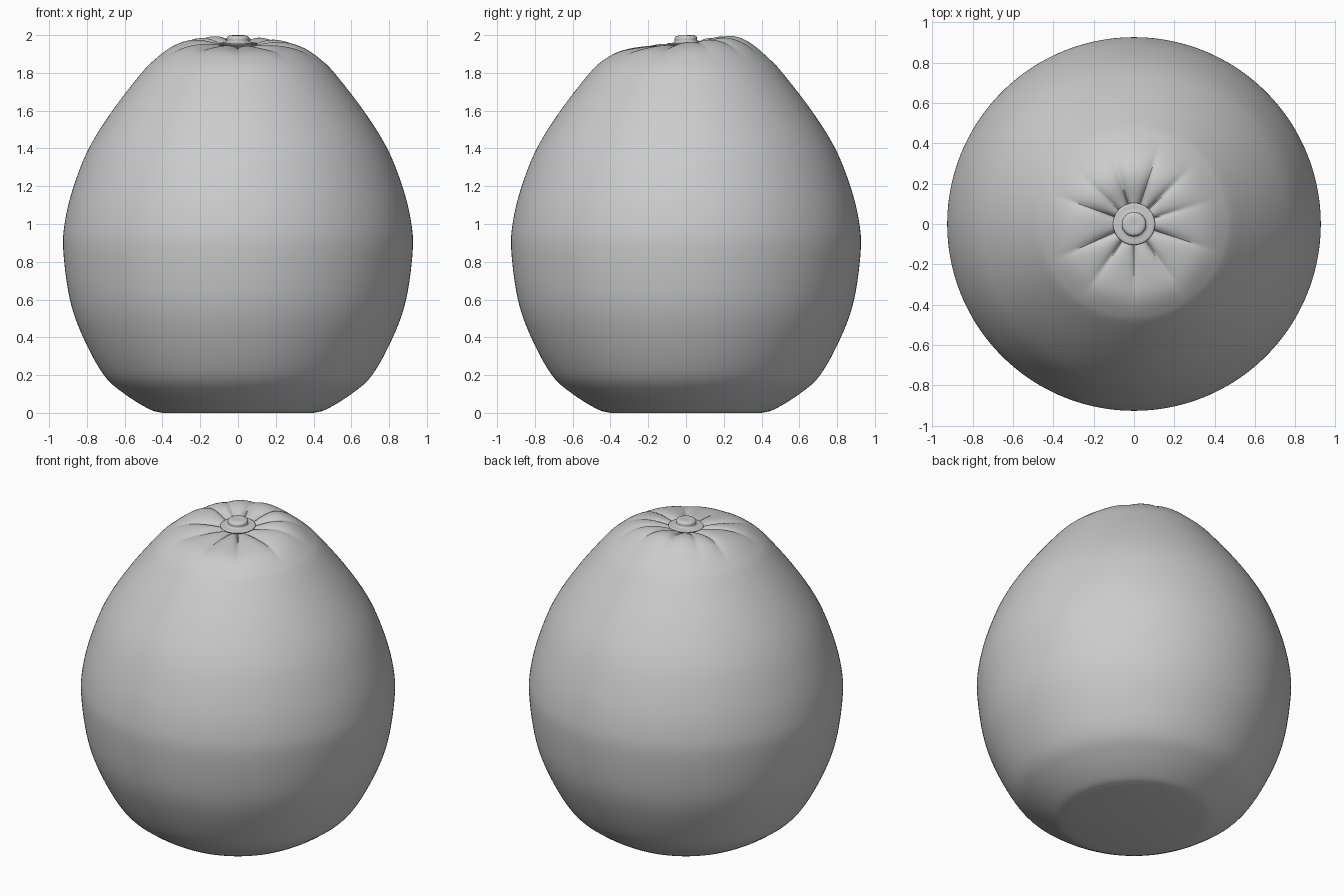
import bpy, bmesh, math
from mathutils import Matrix, Vector

cube = bpy.data.objects.get("Cube")
if cube:
    bpy.data.objects.remove(cube, do_unlink=True)

rind = bpy.data.materials.new("rind_grey")
rind.use_nodes = True
GREY = (0.6, 0.6, 0.6, 1)
rind.diffuse_color = GREY
rind.node_tree.nodes["Principled BSDF"].inputs["Base Color"].default_value = GREY


def smooth_profile(points, steps):
    """Catmull-Rom curve through (radius, height) points."""
    p = [Vector(q) for q in points]
    p = [2 * p[0] - p[1]] + p + [2 * p[-1] - p[-2]]
    out = []
    for i in range(1, len(p) - 2):
        a, b, c, d = p[i - 1:i + 3]
        for s in range(steps):
            t = s / steps
            out.append(0.5 * (2 * b + (c - a) * t + (2 * a - 5 * b + 4 * c - d) * t * t
                              + (3 * b - a - 3 * c + d) * t ** 3))
    return out + [p[-2]]


def revolve(name, profile, sides, shape=None):
    """Spin a profile about z; shape(r, angle, z) may alter each point."""
    bm = bmesh.new()
    rings = []
    for r, z in profile:
        ring = []
        for k in range(sides):
            a = math.tau * k / sides
            rr, zz = shape(r, a, z) if shape else (r, z)
            ring.append(bm.verts.new((rr * math.cos(a), rr * math.sin(a), zz)))
        rings.append(ring)
    for low, high in zip(rings, rings[1:]):
        for k in range(sides):
            n = (k + 1) % sides
            bm.faces.new((low[k], low[n], high[n], high[k]))
    bm.faces.new(rings[0][::-1])
    bm.faces.new(rings[-1])
    mesh = bpy.data.meshes.new(name)
    bm.to_mesh(mesh)
    bm.free()
    mesh.materials.append(rind)
    obj = bpy.data.objects.new(name, mesh)
    bpy.context.collection.objects.link(obj)
    bpy.context.view_layer.objects.active = obj
    obj.select_set(True)
    bpy.ops.object.shade_smooth_by_angle(angle=math.radians(40))
    obj.select_set(False)
    return obj


# Creases radiating from the stem, in degrees
CREASES = [17, 45, 72, 107, 137, 160, 204, 235, 270, 305, 342]


def crown(r, a, z):
    """Raise the back of the shoulder and press in the creases."""
    if z < 1.3:
        return r, z
    fade = math.exp(-((r - 0.25) / 0.14) ** 2)
    z += 0.03 * math.sin(a) * fade - 0.006 * math.cos(a) * fade
    reach = max(0, 1 - (r / 0.44) ** 2) * min(1, r / 0.1)
    for i, deg in enumerate(CREASES):
        off = (a - math.radians(deg) + math.pi) % math.tau - math.pi
        depth = 0.03 if i % 4 else 0.02
        z -= depth * reach * math.exp(-abs(off) / 0.11)
    return r, z + 0.008 * reach


# Fruit body with a flat base and a shallow dimple on top
body = smooth_profile([(0.40, 0), (0.47, 0.02), (0.60, 0.10), (0.71, 0.2), (0.82, 0.4),
                       (0.89, 0.6), (0.925, 0.86), (0.915, 1.02), (0.87, 1.2),
                       (0.79, 1.4), (0.665, 1.6), (0.51, 1.8), (0.44, 1.87),
                       (0.36, 1.927), (0.28, 1.957), (0.2, 1.963), (0.12, 1.95),
                       (0.05, 1.93), (0.01, 1.925)], 6)
revolve("fruit_body", body, 180, crown)

# Stem button: a thin dished collar with a raised knob
button = smooth_profile([(0.02, 1.92), (0.06, 1.928), (0.098, 1.948), (0.104, 1.955),
                         (0.096, 1.96), (0.072, 1.962), (0.06, 1.968), (0.06, 1.985),
                         (0.05, 1.996), (0.03, 1.999), (0.005, 1.998)], 4)
stem = revolve("stem_button", button, 48)
pivot = Matrix.Translation((0, 0, 1.96))
stem.data.transform(pivot @ Matrix.Rotation(math.radians(2), 4, "X") @ pivot.inverted())
